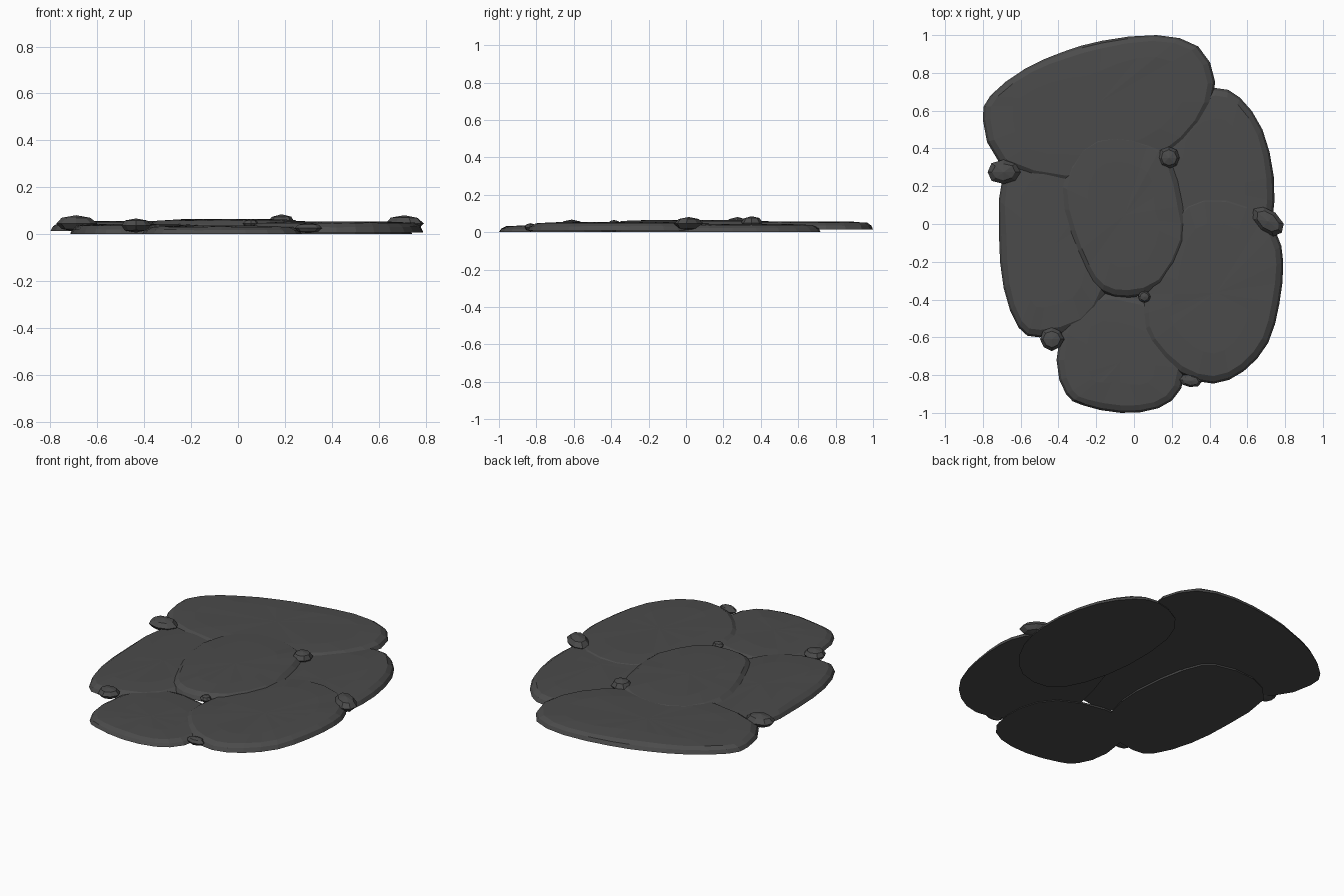
import bpy
import bmesh
import random
from mathutils import Vector, Matrix

random.seed(4)
cube = bpy.data.objects.get("Cube")
if cube:
    bpy.data.objects.remove(cube, do_unlink=True)

slate = bpy.data.materials.new("dark slate")
slate.use_nodes = True
slate.diffuse_color = (0.07, 0.07, 0.07, 1)
slate.node_tree.nodes["Principled BSDF"].inputs["Base Color"].default_value = slate.diffuse_color


def finish(name, bm):
    bmesh.ops.recalc_face_normals(bm, faces=bm.faces)
    mesh = bpy.data.meshes.new(name)
    bm.to_mesh(mesh)
    bm.free()
    mesh.materials.append(slate)
    obj = bpy.data.objects.new(name, mesh)
    bpy.context.collection.objects.link(obj)
    return obj


def rounded(points):
    """Closed outline with one smooth midpoint added on every side."""
    pts = [Vector(p) for p in points]
    out = []
    for i, p in enumerate(pts):
        before, after, later = pts[i - 1], pts[(i + 1) % len(pts)], pts[(i + 2) % len(pts)]
        out += [p, (p + after) * 0.5625 - (before + later) * 0.0625]
    return out


def flagstone(name, bottom, top, points):
    """Flat slab with a worn, chamfered upper edge and a flat underside."""
    outline = rounded(points)
    centre = sum(outline, Vector((0, 0))) / len(outline)
    height = top - bottom
    bm = bmesh.new()
    rings = []
    # inset distance, relative height, height jitter
    for inset, level, jitter in ((0, 0, 0), (0.012, 0.5, 0.002), (0.04, 0.88, 0.002), (0.16, 1, 0.001)):
        ring = []
        for p in outline:
            spoke = p - centre
            q = centre + spoke * (1 - inset / spoke.length)
            z = bottom + height * level + random.uniform(-jitter, jitter)
            ring.append(bm.verts.new((q.x, q.y, z)))
        rings.append(ring)
    count = len(outline)
    for low, high in zip(rings, rings[1:]):
        for i in range(count):
            j = (i + 1) % count
            bm.faces.new((low[i], low[j], high[j], high[i]))
    bm.faces.new(rings[0])
    peak = bm.verts.new((centre.x, centre.y, top + 0.001))
    for i in range(count):
        bm.faces.new((rings[-1][i], rings[-1][(i + 1) % count], peak))
    finish(name, bm)


def pebble(name, location, size, turn):
    """Small faceted stone with a pointed top."""
    bm = bmesh.new()
    bmesh.ops.create_uvsphere(bm, u_segments=8, v_segments=4, radius=1)
    for v in bm.verts:
        if abs(v.co.z) < 0.9:
            v.co *= random.uniform(0.93, 1.03)
    bmesh.ops.transform(bm, matrix=Matrix.Diagonal((*size, 1)), verts=bm.verts)
    obj = finish(name, bm)
    obj.location = location
    obj.rotation_euler.z = turn


# Lower layer of slabs
flagstone("front_slab", 0, 0.036, [
    (-.41, -.72), (-.36, -.9), (-.27, -.96), (-.07, -1), (.13, -.975),
    (.25, -.87), (.27, -.65), (.17, -.45), (-.1, -.36), (-.33, -.42)])
flagstone("left_side_slab", 0, 0.043, [
    (-.69, .28), (-.715, -.05), (-.69, -.34), (-.61, -.55), (-.5, -.6), (-.27, -.54),
    (-.14, -.36), (-.1, -.1), (-.15, .25), (-.25, .4), (-.5, .42)])
flagstone("back_corner_slab", 0, 0.043, [
    (.43, .72), (.56, .67), (.68, .5), (.74, .25), (.73, 0), (.65, -.2),
    (.5, -.35), (.3, -.37), (.18, -.2), (.12, .1), (.14, .45), (.25, .65)])

# Upper layer of slabs
flagstone("back_slab", 0.014, 0.056, [
    (.43, .75), (.34, .94), (.12, 1), (-.17, .97), (-.38, .91), (-.58, .82), (-.76, .68),
    (-.8, .55), (-.71, .32), (-.38, .22), (-.1, .23), (.18, .36), (.36, .54)])
flagstone("front_corner_slab", 0.008, 0.053, [
    (.37, .16), (.61, .12), (.75, -.04), (.79, -.2), (.77, -.42), (.71, -.63), (.58, -.78),
    (.42, -.845), (.24, -.79), (.08, -.63), (.04, -.48), (.08, -.25), (.2, .05)])
flagstone("centre_slab", 0.018, 0.064, [
    (-.11, .49), (-.29, .42), (-.39, .2), (-.35, -.04), (-.26, -.25), (-.17, -.36),
    (-.03, -.39), (.15, -.33), (.28, -.1), (.27, .1), (.2, .35), (.08, .45)])

# Pebbles wedged in the joints
pebble("back_side_pebble", (-.69, .275, .046), (.09, .065, .035), 0)
pebble("inner_back_pebble", (.185, .35, .05), (.06, .06, .035), 0)
pebble("side_pebble", (.71, .015, .045), (.1, .06, .036), -.7)
pebble("front_side_pebble", (-.435, -.61, .037), (.065, .062, .03), 0)
pebble("inner_front_pebble", (.055, -.385, .045), (.034, .032, .02), 0)
pebble("front_pebble", (.3, -.83, .026), (.06, .035, .022), -.1)
